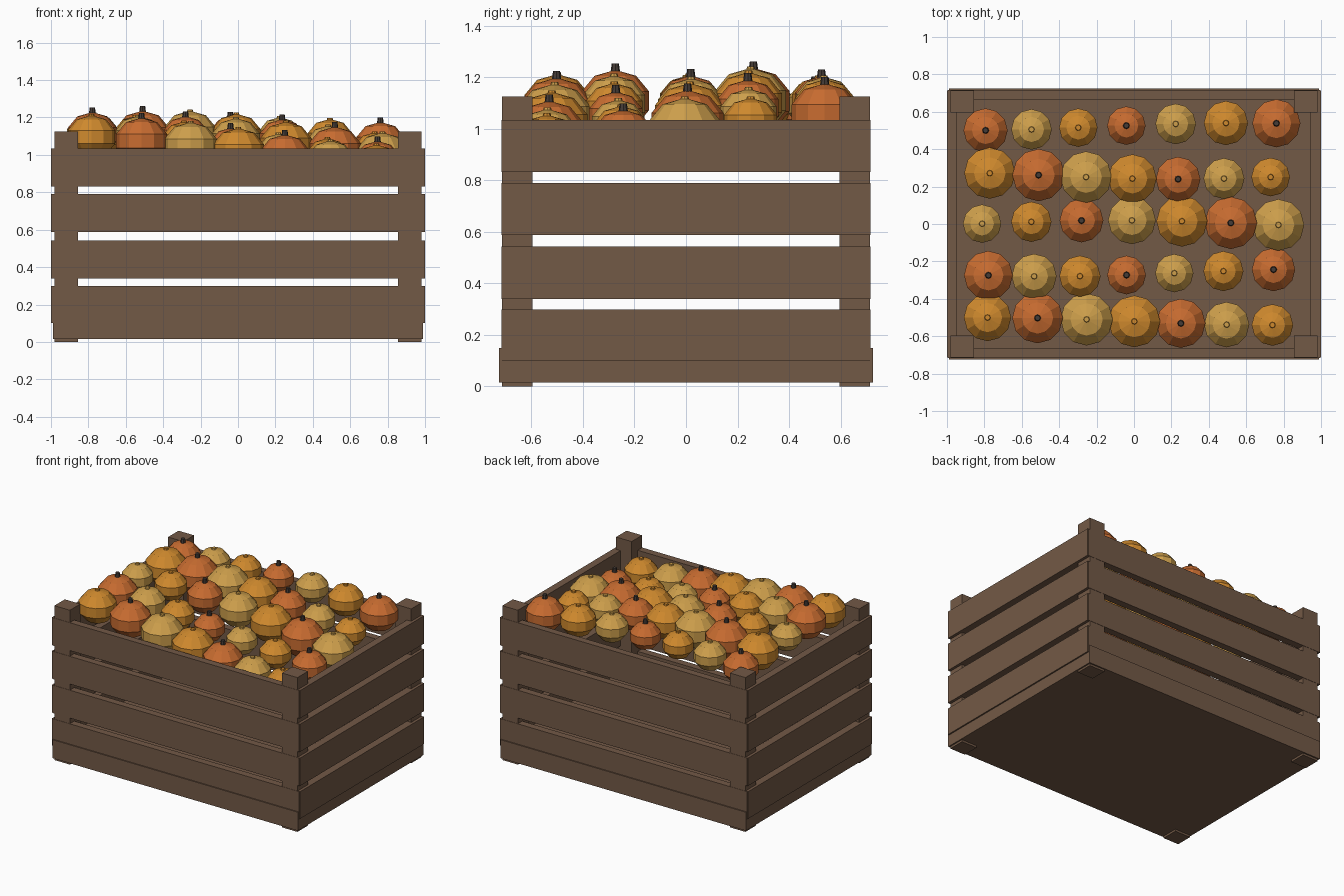
import bpy
import bmesh
from math import cos, pi
from mathutils import Matrix

cube = bpy.data.objects.get("Cube")
if cube:
    bpy.data.objects.remove(cube, do_unlink=True)


def material(name, rgb):
    mat = bpy.data.materials.new(name)
    mat.use_nodes = True
    mat.diffuse_color = (*rgb, 1)
    mat.node_tree.nodes["Principled BSDF"].inputs["Base Color"].default_value = (*rgb, 1)
    return mat


wood = material("brown wood", (0.171, 0.1, 0.061))
stem_mat = material("dark stem", (0.06, 0.045, 0.038))
skins = [
    material("red orange skin", (0.578, 0.15, 0.03)),
    material("pale yellow skin", (0.62, 0.35, 0.072)),
    material("golden orange skin", (0.63, 0.254, 0.027)),
]


def finish(name, bm, mats):
    mesh = bpy.data.meshes.new(name)
    bm.to_mesh(mesh)
    bm.free()
    for mat in mats:
        mesh.materials.append(mat)
    obj = bpy.data.objects.new(name, mesh)
    bpy.context.collection.objects.link(obj)
    return obj


def box(name, low, high):
    bm = bmesh.new()
    size = [b - a for a, b in zip(low, high)]
    mid = [(a + b) / 2 for a, b in zip(low, high)]
    bmesh.ops.create_cube(bm, size=1, matrix=Matrix.Translation(mid) @ Matrix.Diagonal((*size, 1)))
    return finish(name, bm, [wood])


def mirrored_pair(name, axis, span, inner, outer, bottom, top):
    # Two matching slats on opposite sides of the crate
    for side, sign in (("negative", -1), ("positive", 1)):
        a, b = sorted((sign * inner, sign * outer))
        if axis == "x":
            box(f"{name}_{side}", (a, -span, bottom), (b, span, top))
        else:
            box(f"{name}_{side}", (-span, a, bottom), (span, b, top))


# Crate floor
box("crate_floor", (-0.99, -0.725, 0.015), (0.99, 0.725, 0.15))

# Corner posts
for sx in (-1, 1):
    for sy in (-1, 1):
        xs = sorted((sx * 0.855, sx * 0.98))
        ys = sorted((sy * 0.595, sy * 0.715))
        box("corner_post", (xs[0], ys[0], 0), (xs[1], ys[1], 1.125))

# Wall slats
for bottom, top in ((0.1, 0.298), (0.34, 0.543), (0.588, 0.79), (0.832, 1.035)):
    mirrored_pair("long_slat", "y", 0.995, 0.665, 0.717, bottom, top)
    mirrored_pair("side_slat", "x", 0.715, 0.945, 1.0, bottom, top)


def pumpkin(x, y, z, radius, kind):
    bm = bmesh.new()
    # Squashed faceted body
    width, height = radius / 0.951, radius * 0.92
    bmesh.ops.create_uvsphere(bm, u_segments=12, v_segments=5, radius=1,
                              matrix=Matrix.Diagonal((width, width, height, 1)))
    body = set(bm.faces)
    # Stem: tall and dark on the red ones, a small nub on the others
    rise = 0.025 if kind == 0 else 0.006
    bmesh.ops.create_cone(bm, cap_ends=True, segments=8, radius1=0.02, radius2=0.014, depth=rise + 0.02,
                          matrix=Matrix.Translation((0, 0, height + (rise - 0.02) / 2)))
    for face in bm.faces:
        face.material_index = int(face not in body and kind == 0)
    obj = finish("pumpkin", bm, [skins[kind], stem_mat])
    obj.location = (x, y, z)


# Heaped pumpkins: sizes and offsets ripple along the rows
COLUMNS, ROWS = 7, 5
for row in range(ROWS):
    for col in range(COLUMNS):
        n = row * COLUMNS + col
        swell = -0.019 * cos(2 * pi * (n - 2.5) / 11.1)
        x = -0.79 + 0.257 * col + 1.2 * swell
        y = 0.26 * (2 - row) + 0.02 * cos(2 * pi * (n - 5.3) / 11.4)
        z = 1.03 + 0.08 * cos(0.38 * (col - 2.8 + 1.1 * row))
        pumpkin(x, y, z, 0.121 + swell, (col - row) % 3)
